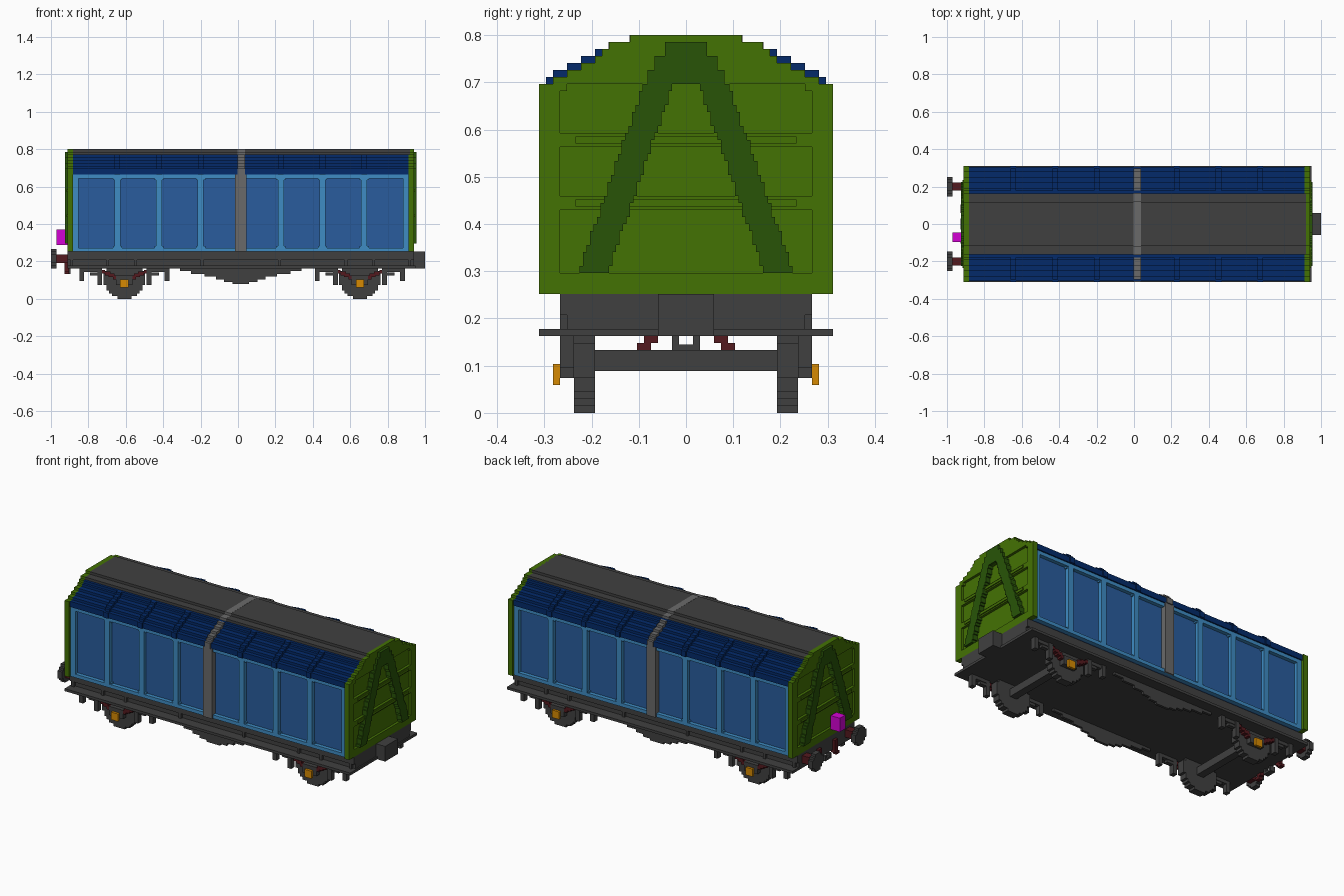
import bpy, bmesh, math

cube = bpy.data.objects.get("Cube")
if cube:
    bpy.data.objects.remove(cube, do_unlink=True)

V = 2 / 135      # size of one block unit
CX = 1.0         # middle of the body along x, in units


def material(name, hex_colour):
    rgb = [int(hex_colour[i:i + 2], 16) / 255 for i in (0, 2, 4)]
    lin = [c / 12.92 if c <= 0.04045 else ((c + 0.055) / 1.055) ** 2.4 for c in rgb]
    m = bpy.data.materials.new(name)
    m.use_nodes = True
    m.diffuse_color = (*lin, 1)
    bsdf = next(n for n in m.node_tree.nodes if n.type == 'BSDF_PRINCIPLED')
    bsdf.inputs["Base Color"].default_value = (*lin, 1)
    return m


GREY = material("dark_grey", "404040")
PILLAR = material("mid_grey", "6A6A6A")
GREEN = material("green", "447204")
DGREEN = material("dark_green", "285407")
PANEL = material("panel_blue", "295C9E")
FRAME = material("light_blue", "3E8CC4")
NAVY = material("navy_blue", "032A6A")
MAROON = material("maroon", "54191E")
ORANGE = material("orange", "D68A02")
MAGENTA = material("magenta", "D402D4")


def part(name, mat, boxes):
    """One object made of boxes (x0, x1, y0, y1, z0, z1) in block units."""
    bm = bmesh.new()
    for x0, x1, y0, y1, z0, z1 in boxes:
        verts = bmesh.ops.create_cube(bm, size=1)["verts"]
        for v in verts:
            v.co.x = (x0 if v.co.x < 0 else x1) * V
            v.co.y = (y0 if v.co.y < 0 else y1) * V
            v.co.z = (z0 if v.co.z < 0 else z1) * V
    me = bpy.data.meshes.new(name)
    bm.to_mesh(me)
    bm.free()
    me.materials.append(mat)
    ob = bpy.data.objects.new(name, me)
    bpy.context.collection.objects.link(ob)


def both_y(boxes):
    return boxes + [(a, b, -d, -c, e, f) for a, b, c, d, e, f in boxes]


def both_x(boxes, mid=CX):
    """Mirror about the plane x = mid."""
    return boxes + [(2 * mid - b, 2 * mid - a, c, d, e, f) for a, b, c, d, e, f in boxes]


def rows(x0, x1, steps):
    """Stepped cross-section: (half width, bottom, top) per row."""
    return [(x0, x1, -w, w, a, b) for w, a, b in steps]


def disc(r):
    """Rows of a stepped disc: (half width, low, high)."""
    return [(round(math.sqrt(r * r - (i + 0.5 - r) ** 2) + 0.5) - 0.5, i - r, i + 1 - r)
            for i in range(int(2 * r))]


# Body core behind the side panels
part("side_panels", PANEL, [(CX - 60.5, CX + 60.5, -18.5, 18.5, 17, 46)])

# Side frames with dividers and small corner gussets
dividers = [s * d for s in (-1, 1) for d in (14.5, 29.5, 44.5)]
frame = [(CX - 60.5, CX + 60.5, 18, 20, 17, 18.4), (CX - 60.5, CX + 60.5, 18, 20, 43.4, 45)]
frame += [(CX + d - 1.1, CX + d + 1.1, 18, 20, 17, 45) for d in dividers]
frame += both_x([(CX + 58.5, CX + 60.5, 18, 20, 17, 45)])
for d in dividers:
    for s in (-1, 1):
        x = CX + d + s * 1.2
        frame += [(x - 0.5, x + 0.5, 18, 19.6, 18, 19), (x - 0.5, x + 0.5, 18, 19.6, 42.8, 44)]
part("side_frames", FRAME, both_y(frame))

# Stepped roof
PROFILE = [(19, 47, 48), (17, 48, 49), (15, 49, 50), (13, 50, 51), (12, 51, 52)]
CREST = [(11, 52, 53), (8, 53, 54)]
part("roof_slopes", NAVY, rows(CX - 60.5, CX + 60.5, [(20.5, 44.8, 47)] + PROFILE))
part("roof_crest", GREY, rows(CX - 60.5, CX + 61, CREST))

# Roof ribs above each divider
RIB = [(21, 44.8, 47), (20, 47, 48), (19, 48, 49), (17, 49, 50), (15, 50, 51), (13, 51, 52)]
part("roof_ribs", NAVY, [b for d in dividers for b in rows(CX + d - 1, CX + d + 1, RIB)])

# Central pillar and roof strip
part("centre_pillars", PILLAR, both_y([(-1, 3, 18, 20.6, 17, 44.9)]))
part("centre_roof_strip", PILLAR, rows(-0.1, 2.5, RIB + [(11.1, 52, 53.05), (8.1, 53, 54.05)]))

# End walls: base sheet, raised border and rails
wall = rows(CX + 60.5, CX + 61.5, [(21, 17, 47)] + PROFILE + CREST)
wall += both_y([(CX + 61.5, CX + 62.5, 18, 21, 17, 47),
                (CX + 61.5, CX + 62.5, 17, 18, 46, 48)])
wall += rows(CX + 61.5, CX + 62.5,
             [(18, 17, 20), (18, 29, 31), (18, 38, 40)] + PROFILE + CREST)
wall += rows(CX + 62.5, CX + 62.9, [(15.8, 38.5, 39.5), (15.8, 29.5, 30.5)])
part("end_walls", GREEN, both_x(wall))

# A-shaped braces on the end walls
brace = []
for z in range(20, 47):
    inner = 11 - 9 * (z - 20) / 26
    inner = round(inner * 2) / 2
    brace.append((CX + 61.5, CX + 63.5, inner, inner + 4.2, z, z + 1))
brace += [(CX + 61.5, CX + 63.5, 0, w, a, b) for w, a, b in ((5.5, 47, 49), (4.5, 49, 51), (3, 51, 53))]
part("end_braces", DGREEN, both_x(both_y(brace)))

# Underframe, side ledge, brackets and end coupling block
part("underframe", GREY, [(CX - 62.5, CX + 62.5, -17, 17, 11, 17),
                          (CX - 62.5, CX + 62.5, -18, 18, 14, 17),
                          (CX - 62.5, CX + 63, -21, 21, 11, 12),
                          (63.5, 67.5, -4, 4, 11, 17)])
part("ledge_brackets", GREY, both_x(both_y(
    [(CX + x - 0.5, CX + x + 0.5, 17, 18, 12, 14) for x in (14, 38, 48, 61)])))

# Stepped truss beams under the middle
truss = [(22, 10, 11), (18, 9, 10), (13, 8, 9), (9, 7, 8), (6, 6, 7), (3, 5.3, 6)]
part("truss_beams", GREY, both_y([(CX - w, CX + w, 16, 17, a, b) for w, a, b in truss]))

# Running gear, one set per axle
for label, ax in (("rear", -41), ("front", 44)):
    part(label + "_wheels", GREY, both_y(
        [(ax - w, ax + w, 13, 16, 7.5 + a, 7.5 + b) for w, a, b in disc(7.5) if b < 5]))
    part(label + "_axle", GREY, [(ax - 1.5, ax + 1.5, -16, 16, 6, 9)])
    part(label + "_axle_boxes", ORANGE, both_y([(ax - 1.5, ax + 1.5, 18, 19, 4, 7)]))
    guards = [(ax + 14.5, ax + 16.2, 16, 18, 6.5, 11), (ax + 8, ax + 9.7, 16, 18, 5, 11),
              (ax + 9.7, ax + 12.5, 16, 17.5, 8.5, 9.5), (ax + 8, ax + 16.2, 16, 17.5, 9.7, 11),
              (ax - 3, ax + 3, 16, 18, 5, 8.5)]
    spring = [(ax + 2.5, ax + 4.2, 16, 17.9, 7, 8.4), (ax + 3.5, ax + 5.7, 16, 17.9, 7.8, 9.2),
              (ax + 5, ax + 7, 16, 17.9, 8.5, 9.8), (ax + 7, ax + 8.2, 16, 17.9, 9.2, 10.4)]
    part(label + "_axle_guards", GREY, both_y(both_x(guards, ax)))
    part(label + "_leaf_springs", MAROON, both_y(both_x(spring, ax)))

# Buffers on one end
part("buffer_heads", GREY, both_y(
    [(-67.5, -65.5, 13.5 - w, 13.5 + w, 14.5 + a, 14.5 + b) for w, a, b in disc(3.5)]))
part("buffer_stems", MAROON, both_y([(-65.5, -61.5, 12, 15, 13, 16)]))

# Hoses, hook and marker box on the same end
part("brake_hoses", MAROON, both_y([(-62.6, -61, 4, 6, 10, 15), (-62.6, -61, 5, 7, 9, 10),
                                    (-62.6, -61, 6, 10, 9, 9.6)][:2]))
part("coupling_hook", GREY, both_y([(-62.6, -60.5, 1, 2, 9, 11)]) + [(-62.6, -60.5, -2, 2, 9, 9.8)])
part("marker_box", MAGENTA, [(-65.5, -61.5, -6.5, -3, 19.5, 25)])
